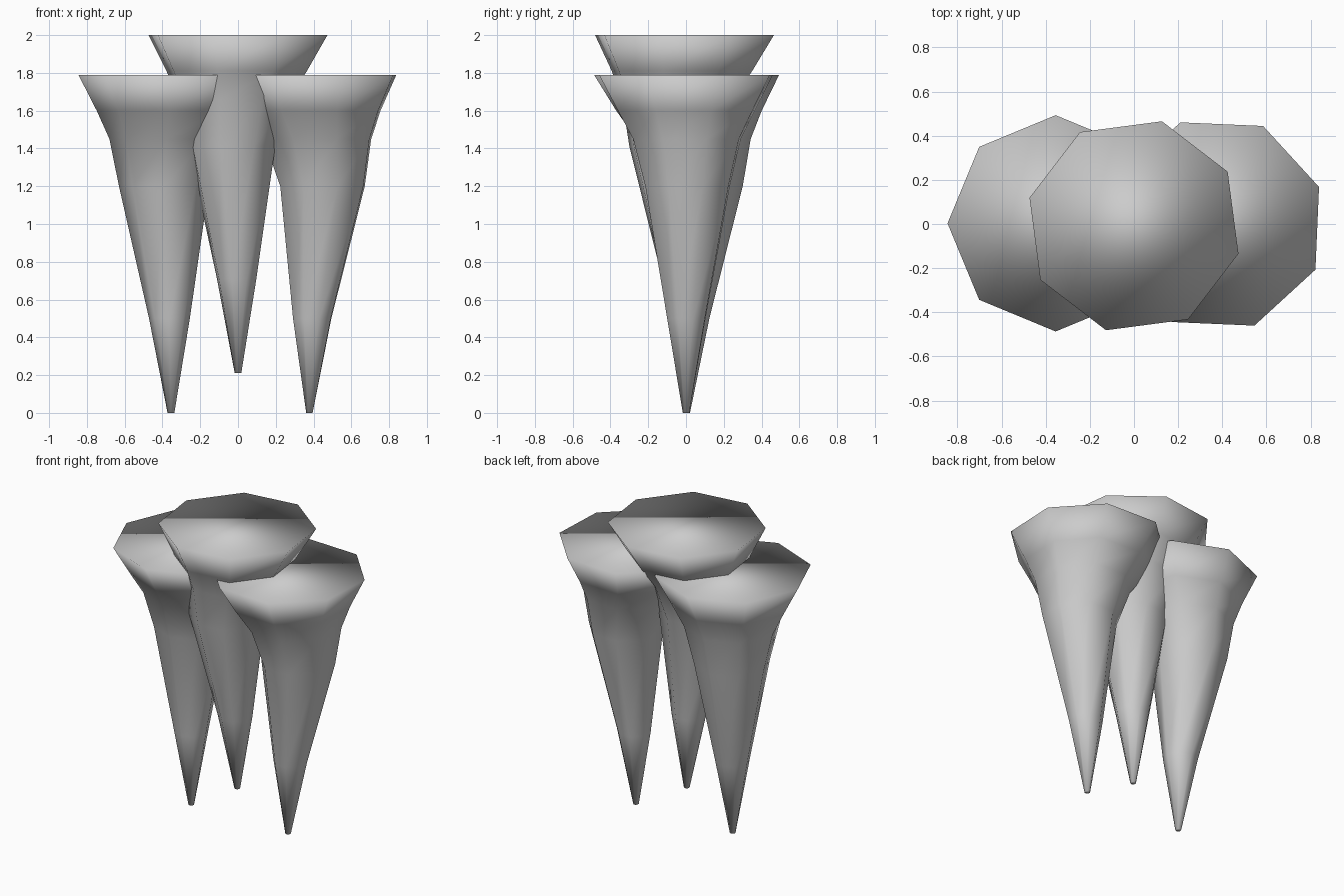
import bpy, bmesh
from math import sin, cos, radians

if "Cube" in bpy.data.objects:
    bpy.data.objects.remove(bpy.data.objects["Cube"])

SIDES = 8
LEAN = radians(122)   # direction in which the stalk bulges sideways
# rings of one spike: height, radius, sideways offset
RINGS = [(0, .018, 0), (.5, .108, .015), (1.2, .238, .07),
         (1.45, .303, .043), (1.6, .385, .015), (1.79, .49, 0)]


def spike(name, location, turn):
    """Flared eight-sided spike with a flat top, point downwards."""
    bm = bmesh.new()
    loops = []
    for z, r, off in RINGS:
        cx, cy = off * cos(LEAN), off * sin(LEAN)
        loops.append([bm.verts.new((cx + r * cos(radians(360 / SIDES * i)),
                                    cy + r * sin(radians(360 / SIDES * i)), z))
                      for i in range(SIDES)])
    for a, b in zip(loops, loops[1:]):
        for i in range(SIDES):
            j = (i + 1) % SIDES
            bm.faces.new((a[i], a[j], b[j], b[i]))
    # flat caps
    bm.faces.new(loops[0][::-1])
    bm.faces.new(loops[-1])
    for f in bm.faces:
        f.smooth = True
    mesh = bpy.data.meshes.new(name)
    bm.to_mesh(mesh)
    bm.free()
    ob = bpy.data.objects.new(name, mesh)
    ob.location = location
    ob.rotation_euler.z = radians(turn)
    bpy.context.collection.objects.link(ob)


# three overlapping spikes in a row, the middle one raised
spike("left_spike", (-.355, .003, 0), 0)
spike("middle_spike", (0, -.008, .21), 120)
spike("right_spike", (.378, 0, 0), 245)
